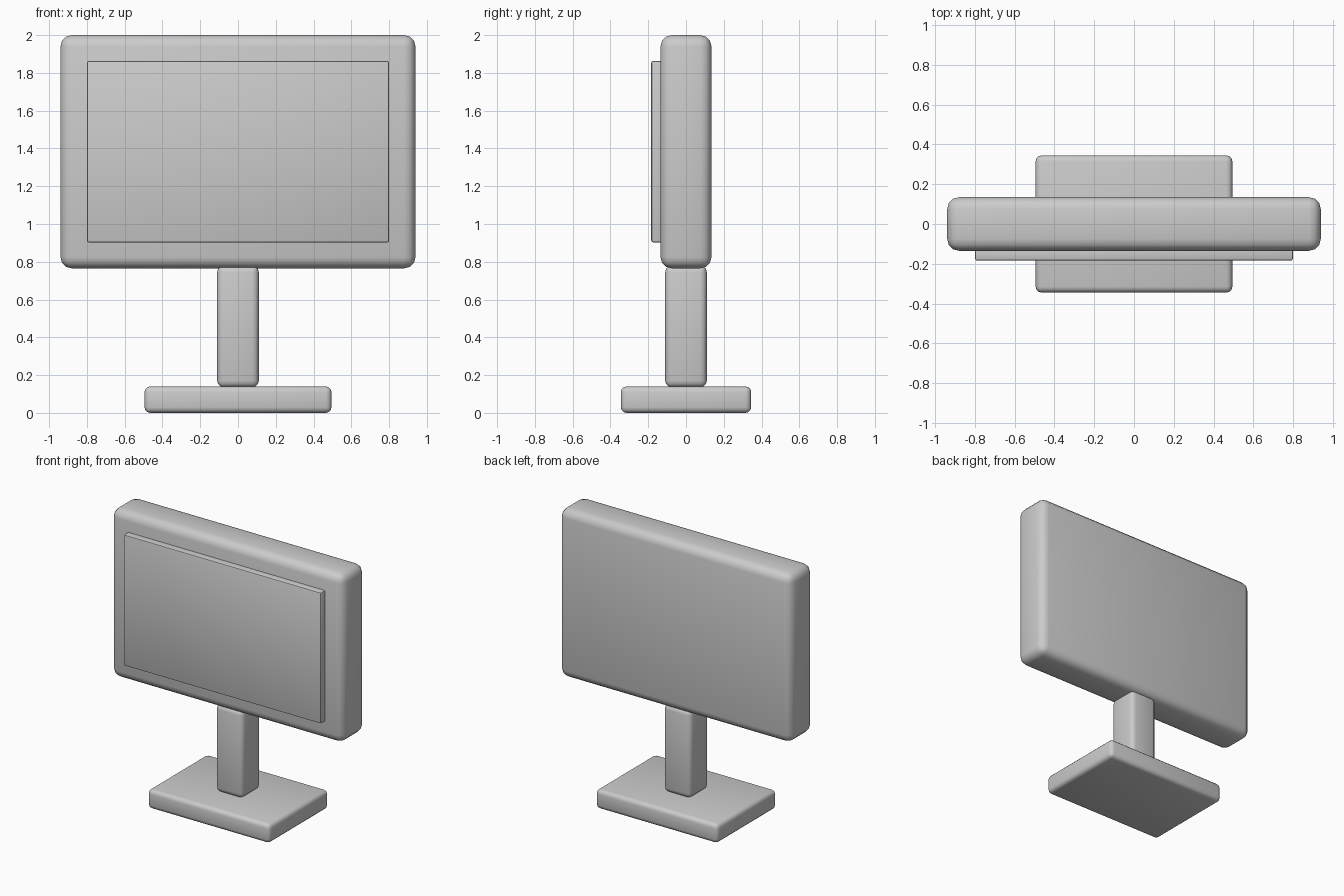
import bpy
import math

if "Cube" in bpy.data.objects:
    bpy.data.objects.remove(bpy.data.objects["Cube"])


def rounded_box(name, x, y, z, bevel, segments=3):
    """Bevelled, smooth-shaded box from (min, max) ranges."""
    ranges = (x, y, z)
    bpy.ops.mesh.primitive_cube_add(size=1, location=[(a + b) / 2 for a, b in ranges])
    ob = bpy.context.object
    ob.name = name
    ob.scale = [b - a for a, b in ranges]
    bpy.ops.object.transform_apply(location=False, rotation=False, scale=True)
    mod = ob.modifiers.new("Bevel", 'BEVEL')
    mod.width = bevel
    mod.segments = segments
    bpy.ops.object.modifier_apply(modifier=mod.name)
    bpy.ops.object.shade_smooth_by_angle(angle=math.radians(40))
    return ob


# Foot plate
rounded_box("base", (-0.495, 0.495), (-0.345, 0.345), (0.0, 0.14), 0.03)
# Upright between base and housing
rounded_box("neck", (-0.11, 0.11), (-0.11, 0.11), (0.135, 0.78), 0.035)
# Main monitor body
rounded_box("housing", (-0.94, 0.94), (-0.135, 0.135), (0.765, 2.0), 0.06)
# Raised display panel on the front
rounded_box("screen", (-0.80, 0.80), (-0.184, -0.11), (0.903, 1.863), 0.01, 2)
